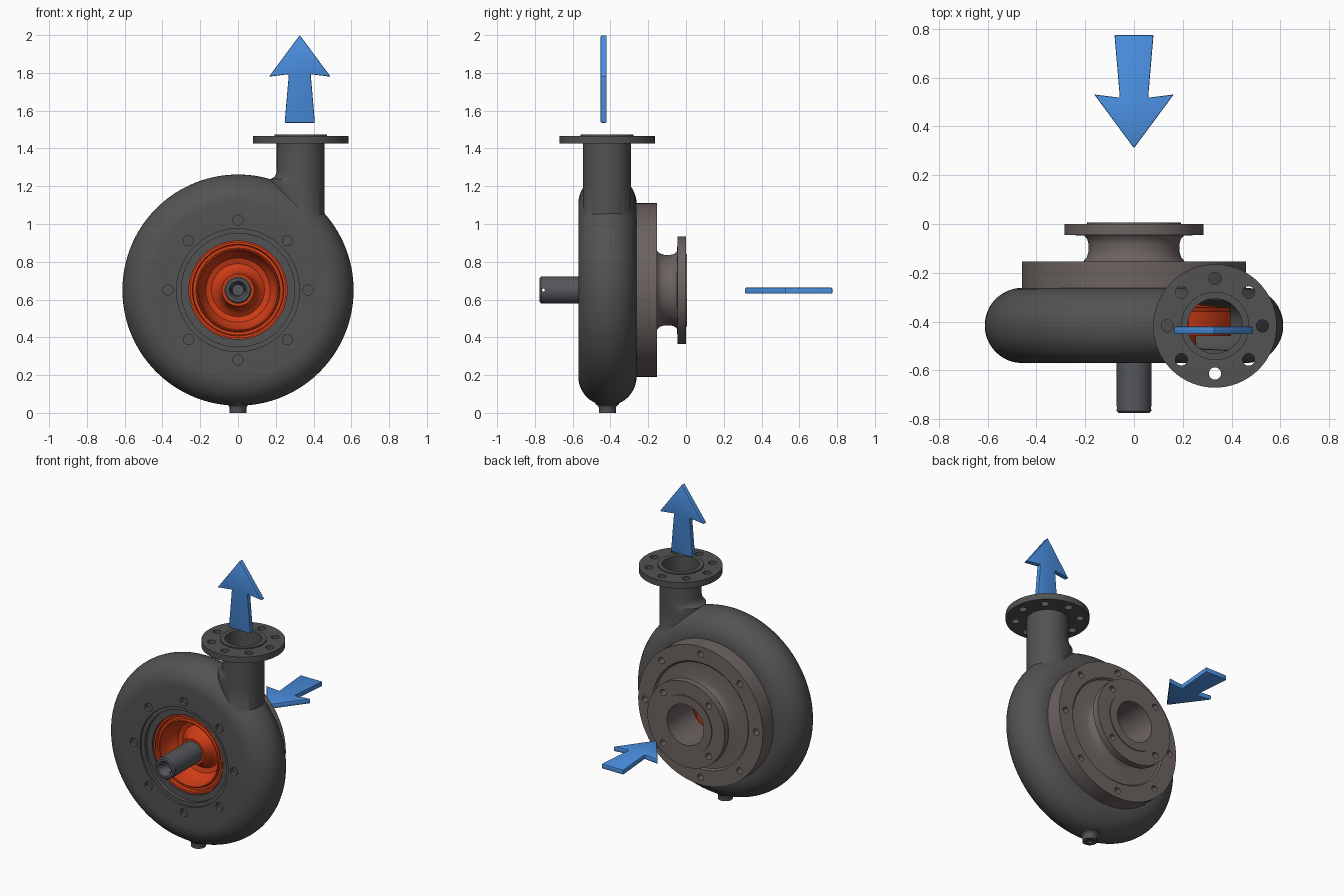
import bpy, bmesh
from math import pi, sin, cos, radians
from mathutils import Matrix, Vector

if "Cube" in bpy.data.objects:
    bpy.data.objects.remove(bpy.data.objects["Cube"])

AXIS = Matrix.Translation((0, 0, 0.65)) @ Matrix.Rotation(-pi / 2, 4, 'X')   # local z -> +y
OUT = Matrix.Translation((0.332, -0.418, 0))


def material(name, rgb):
    m = bpy.data.materials.new(name)
    m.diffuse_color = (*rgb, 1)
    m.use_nodes = True
    m.node_tree.nodes["Principled BSDF"].inputs["Base Color"].default_value = m.diffuse_color
    return m


DARK = material("dark_grey", (0.085, 0.085, 0.085))
WARM = material("warm_grey", (0.15, 0.125, 0.12))
STEEL = material("steel_grey", (0.09, 0.095, 0.105))
RED = material("orange_red", (0.62, 0.045, 0.008))
BLUE = material("blue", (0.07, 0.28, 0.76))


def make(name, bm):
    bmesh.ops.recalc_face_normals(bm, faces=bm.faces)
    me = bpy.data.meshes.new(name)
    bm.to_mesh(me)
    bm.free()
    ob = bpy.data.objects.new(name, me)
    bpy.context.collection.objects.link(ob)
    return ob


def lathe(name, prof, mat, n=96, loop=False):
    """Revolve (radius, height) points; loop closes a ring-shaped section."""
    bm = bmesh.new()
    rings = []
    for r, h in prof:
        if r < 1e-6:
            rings.append([bm.verts.new(mat @ Vector((0, 0, h)))] * n)
        else:
            rings.append([bm.verts.new(mat @ Vector((r * cos(2 * pi * i / n), r * sin(2 * pi * i / n), h)))
                          for i in range(n)])
    pairs = list(zip(rings, rings[1:])) + ([(rings[-1], rings[0])] if loop else [])
    for a, b in pairs:
        for i in range(n):
            j = (i + 1) % n
            q = list(dict.fromkeys((a[i], a[j], b[j], b[i])))
            if len(q) > 2:
                bm.faces.new(q)
    return make(name, bm)


def holes(count, ring, r, h0, h1, mat, start=0.0):
    """Ring of bolt-hole cutters."""
    bm = bmesh.new()
    for k in range(count):
        a = start + 2 * pi * k / count
        m = mat @ Matrix.Translation((ring * cos(a), ring * sin(a), (h0 + h1) / 2))
        bmesh.ops.create_cone(bm, cap_ends=True, segments=24, radius1=r, radius2=r,
                              depth=h1 - h0, matrix=m)
    return make("hole_cutter", bm)


def boolean(ob, tool, op='DIFFERENCE'):
    tool.hide_render = True
    mod = ob.modifiers.new("bool", 'BOOLEAN')
    mod.operation, mod.solver, mod.object = op, 'EXACT', tool
    bpy.context.view_layer.objects.active = ob
    bpy.ops.object.modifier_apply(modifier=mod.name)
    bpy.data.objects.remove(tool)


def finish(ob, mat, angle=35):
    ob.data.materials.clear()
    ob.data.materials.append(mat)
    for p in ob.data.polygons:
        p.material_index = 0
    bpy.ops.object.select_all(action='DESELECT')
    ob.select_set(True)
    bpy.context.view_layer.objects.active = ob
    bpy.ops.object.shade_smooth_by_angle(angle=radians(angle))


def rim(rc, hc, rad, n):
    return [(rc + rad * sin(pi * i / n), hc - rad * cos(pi * i / n)) for i in range(n + 1)]


# volute casing with stepped front recess
casing = lathe("volute_casing", [(0, -0.53), (0.30, -0.53), (0.30, -0.555), (0.325, -0.555), (0.325, -0.57)]
               + rim(0.458, -0.416, 0.154, 24) + [(0, -0.262)], AXIS, 128)

# discharge pipe, blended into the casing on its left side
pipe = lathe("pipe", [(0, 0.9), (0.127, 0.9), (0.127, 1.2), (0.127, 1.237), (0.127, 1.243), (0.127, 1.253),
                      (0.127, 1.275), (0.127, 1.425), (0.253, 1.425), (0.253, 1.466), (0.14, 1.466),
                      (0.14, 1.474), (0, 1.474)], OUT)
FLARE = {1.2: 0.04, 1.237: 0.038, 1.243: 0.022, 1.253: 0.009}
for v in pipe.data.vertices:
    d = 0.332 - v.co.x
    if d > 0:
        v.co.x -= FLARE.get(round(v.co.z, 3), 0) * d / 0.127
boolean(casing, pipe, 'UNION')

# drain nub under the casing
drain = lathe("drain", [(0, 0.012), (0.022, 0.012), (0.022, 0), (0.045, 0), (0.045, 0.028), (0.05, 0.038),
                        (0.062, 0.045), (0.062, 0.08), (0, 0.08)], Matrix.Translation((0, -0.416, 0)), 32)
boolean(casing, drain, 'UNION')

# hollow inside, outlet bore and bolt holes
boolean(casing, lathe("cavity", [(0, -0.6), (0.26, -0.6), (0.26, -0.51)] + rim(0.45, -0.416, 0.105, 16)
                      + [(0.40, -0.311), (0.40, -0.2), (0, -0.2)], AXIS))
boolean(casing, lathe("bore", [(0, 0.8), (0.112, 0.8), (0.112, 1.6), (0, 1.6)], OUT, 64))
boolean(casing, holes(8, 0.195, 0.025, 1.4, 1.5, OUT))
boolean(casing, holes(8, 0.37, 0.027, -0.6, -0.545, AXIS))
finish(casing, DARK)

# suction cover with inlet neck and flange
cover = lathe("suction_cover", [
    (0.135, -0.262), (0.46, -0.262), (0.46, -0.153), (0.355, -0.153), (0.345, -0.163), (0.235, -0.163),
    (0.21, -0.155), (0.194, -0.138), (0.187, -0.115), (0.187, -0.08), (0.192, -0.062), (0.205, -0.047),
    (0.285, -0.045), (0.285, 0.0), (0.192, 0.0), (0.192, 0.006), (0.135, 0.006)], AXIS, loop=True)
boolean(cover, holes(8, 0.41, 0.021, -0.21, -0.1, AXIS))
boolean(cover, holes(4, 0.238, 0.021, -0.08, 0.05, AXIS, pi / 4))
finish(cover, WARM)

# impeller: dished back plate with hub, front shroud, curved vanes
back = lathe("impeller_back_plate", [
    (0.395, -0.46), (0.255, -0.46), (0.255, -0.525), (0.242, -0.525), (0.238, -0.505), (0.222, -0.505),
    (0.218, -0.52), (0.212, -0.52), (0.208, -0.47), (0.195, -0.425), (0.17, -0.39), (0.14, -0.38),
    (0.115, -0.395), (0.095, -0.43), (0.085, -0.48), (0.06, -0.48), (0.06, -0.30), (0.08, -0.30),
    (0.10, -0.335), (0.15, -0.365), (0.21, -0.40), (0.26, -0.44), (0.395, -0.44)], AXIS, loop=True)
finish(back, RED)
shroud = lathe("impeller_shroud", [(0.395, -0.36), (0.25, -0.345), (0.18, -0.32), (0.14, -0.275),
                                   (0.155, -0.27), (0.195, -0.305), (0.26, -0.328), (0.395, -0.343)],
               AXIS, loop=True)
finish(shroud, RED)
bm = bmesh.new()
for k in range(6):
    cols = []
    for i in range(9):
        t = i / 8
        r, a = 0.15 + 0.245 * t, k * pi / 3 + 1.1 * t
        h0, h1 = -0.36 - 0.09 * min(1, t * 2), -0.31 - 0.04 * min(1, t * 1.5)
        cols.append([bm.verts.new(AXIS @ Vector((r * cos(a + s / r), r * sin(a + s / r), h)))
                     for s, h in ((-0.01, h0), (0.01, h0), (0.01, h1), (-0.01, h1))])
    for a, b in zip(cols, cols[1:]):
        for i in range(4):
            j = (i + 1) % 4
            bm.faces.new((a[i], a[j], b[j], b[i]))
    bm.faces.new(cols[0])
    bm.faces.new(cols[-1])
finish(make("impeller_vanes", bm), RED)

# shaft with bored end and cross-pin hole, nut on the suction side
shaft = lathe("shaft", [(0, -0.70), (0.03, -0.70), (0.035, -0.755), (0.048, -0.775), (0.063, -0.775),
                        (0.071, -0.767), (0.071, -0.32), (0, -0.32)], AXIS, 64)
bm = bmesh.new()
bmesh.ops.create_cone(bm, cap_ends=True, segments=16, radius1=0.008, radius2=0.008, depth=0.2,
                      matrix=Matrix.Translation((0, -0.755, 0.65)) @ Matrix.Rotation(pi / 2, 4, 'Y'))
boolean(shaft, make("pin_cutter", bm))
finish(shaft, STEEL)
nut = lathe("impeller_nose", [(0, -0.31), (0.075, -0.31), (0.07, -0.28), (0.05, -0.255), (0.025, -0.243),
                              (0, -0.24)], AXIS, 48)
finish(nut, RED)


# flow arrows
def arrow(name, mat):
    half = [(0.08, 0), (0.058, 0.257), (0.163, 0.244), (0, 0.464)]
    pts = half + [(-x, y) for x, y in half[-2::-1]]
    bm = bmesh.new()
    f = bm.faces.new([bm.verts.new((x, y, -0.016)) for x, y in pts])
    top = bmesh.ops.extrude_face_region(bm, geom=[f])["geom"]
    bmesh.ops.translate(bm, vec=(0, 0, 0.032), verts=[v for v in top if isinstance(v, bmesh.types.BMVert)])
    bmesh.ops.recalc_face_normals(bm, faces=bm.faces)
    bmesh.ops.bevel(bm, geom=bm.edges[:], offset=0.005, segments=2, profile=0.5, affect='EDGES')
    bm.transform(mat)
    finish(make(name, bm), BLUE)


arrow("outlet_arrow", Matrix.Translation((0.327, -0.436, 1.536)) @ Matrix.Rotation(pi / 2, 4, 'X'))
arrow("inlet_arrow", Matrix.Translation((0, 0.775, 0.647)) @ Matrix.Rotation(pi, 4, 'Z'))
